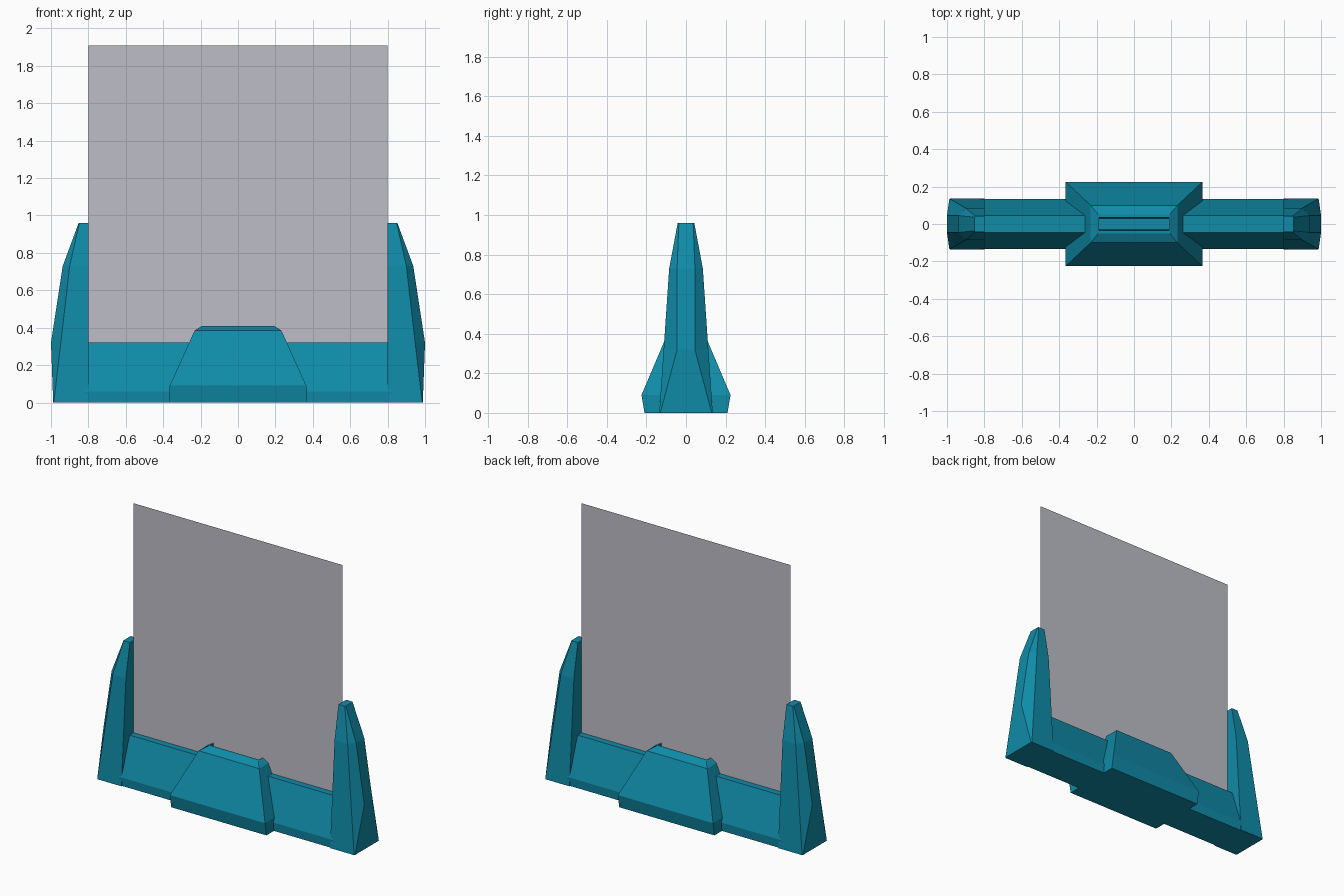
import bpy, bmesh

cube = bpy.data.objects.get("Cube")
if cube:
    bpy.data.objects.remove(cube, do_unlink=True)


def make_material(name, rgb):
    mat = bpy.data.materials.new(name)
    mat.use_nodes = True
    color = (*rgb, 1.0)
    mat.diffuse_color = color
    mat.node_tree.nodes["Principled BSDF"].inputs["Base Color"].default_value = color
    return mat


teal = make_material("teal plastic", (0.005, 0.26, 0.39))
grey = make_material("pale grey panel", (0.515, 0.515, 0.575))


def loft(name, rings, mat):
    """Skin a stack of matching closed rings and cap both ends."""
    bm = bmesh.new()
    loops = [[bm.verts.new(p) for p in ring] for ring in rings]
    for a, b in zip(loops, loops[1:]):
        for i in range(len(a)):
            j = (i + 1) % len(a)
            bm.faces.new((a[i], a[j], b[j], b[i]))
    bm.faces.new(loops[0])
    bm.faces.new(loops[-1])
    bmesh.ops.remove_doubles(bm, verts=bm.verts[:], dist=0.0005)
    bmesh.ops.recalc_face_normals(bm, faces=bm.faces[:])
    mesh = bpy.data.meshes.new(name)
    bm.to_mesh(mesh)
    bm.free()
    mesh.materials.append(mat)
    obj = bpy.data.objects.new(name, mesh)
    bpy.context.collection.objects.link(obj)
    return obj


# Base rail: tapered section running between the posts
half = [(0.128, 0.0), (0.133, 0.06), (0.045, 0.32)]
section = half + [(-y, z) for y, z in reversed(half)]
loft("base_rail", [[(x, y, z) for y, z in section] for x in (-0.82, 0.82)], teal)

# Posts: height, outer x, outer strip half width, corner x, half depth
levels = [
    (0.0, 0.988, 0.13, 0.985, 0.135),
    (0.32, 1.0, 0.045, 0.947, 0.113),
    (0.73, 0.937, 0.045, 0.90, 0.085),
    (0.96, 0.852, 0.036, 0.848, 0.042),
]


def post(name, side):
    rings = []
    for z, outer, strip, corner, depth in levels:
        front = [(0.8, -depth), (corner, -depth), (outer, -strip)]
        outline = front + [(x, -y) for x, y in reversed(front)]
        rings.append([(side * x, y, z) for x, y in outline])
    loft(name, rings, teal)


post("left_post", 1)
post("right_post", -1)

# Centre clamp: stepped block with a slot in its top (half x, half y, z)
steps = [
    (0.365, 0.21, 0.0),
    (0.365, 0.225, 0.09),
    (0.232, 0.10, 0.385),
    (0.192, 0.052, 0.41),
    (0.187, 0.035, 0.41),
    (0.187, 0.03, 0.33),
]
loft("centre_clamp",
     [[(-x, -y, z), (x, -y, z), (x, y, z), (-x, y, z)] for x, y, z in steps],
     teal)

# Display panel: a single upright sheet standing in the rail
mesh = bpy.data.meshes.new("display_panel")
mesh.from_pydata([(-0.8, 0, 0.31), (0.8, 0, 0.31), (0.8, 0, 1.91), (-0.8, 0, 1.91)],
                 [], [(0, 1, 2, 3)])
mesh.materials.append(grey)
panel = bpy.data.objects.new("display_panel", mesh)
bpy.context.collection.objects.link(panel)
